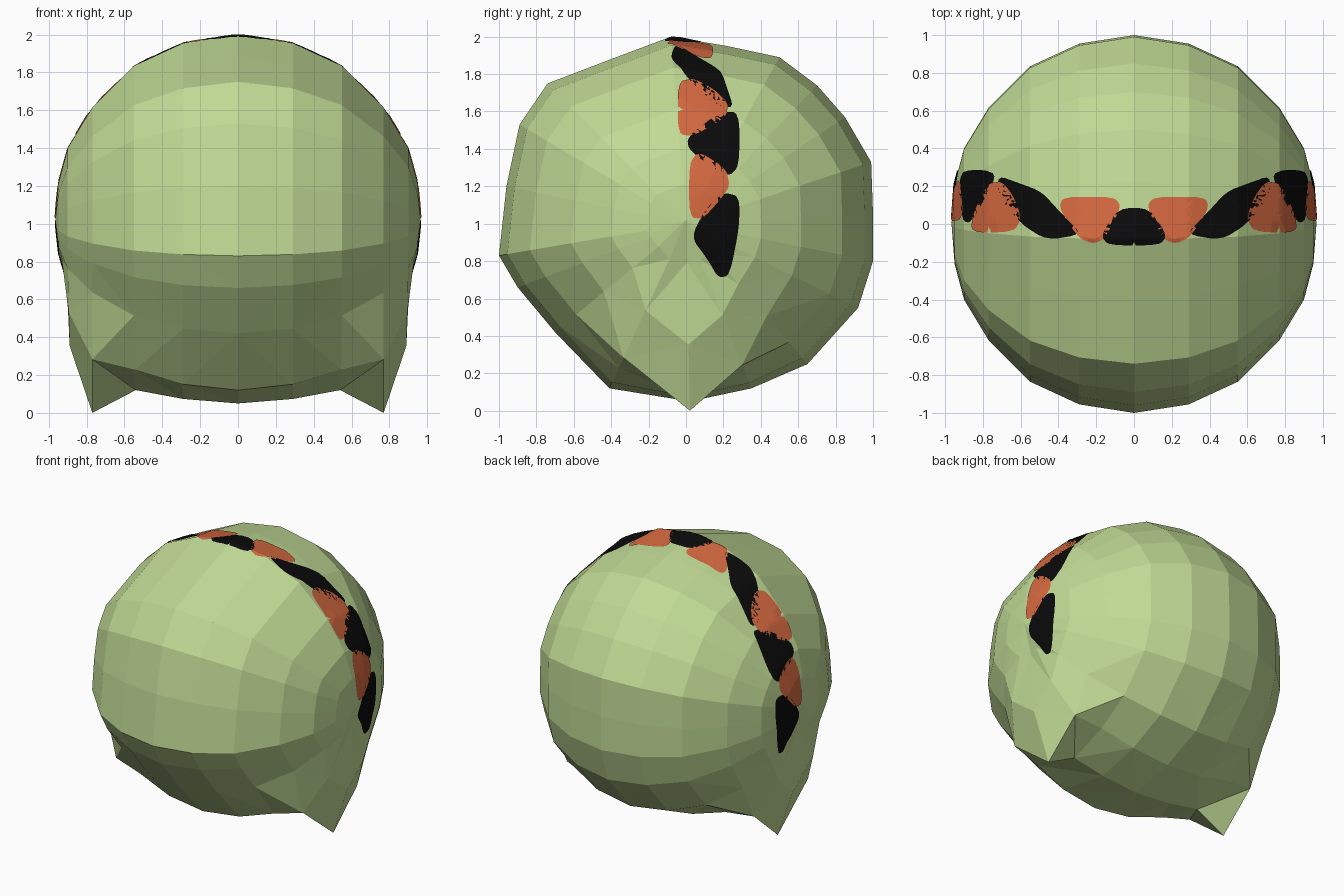
import bpy, bmesh, math
from mathutils import Vector
from mathutils.bvhtree import BVHTree

if "Cube" in bpy.data.objects:
    bpy.data.objects.remove(bpy.data.objects["Cube"])


def material(name, rgb):
    m = bpy.data.materials.new(name)
    m.diffuse_color = (*rgb, 1)
    m.use_nodes = True
    m.node_tree.nodes["Principled BSDF"].inputs["Base Color"].default_value = m.diffuse_color
    return m


GREEN = material("pale_green", (0.53, 0.70, 0.30))
BLACK = material("black", (0.003, 0.003, 0.003))
ORANGE = material("orange", (0.66, 0.14, 0.05))


def make_object(name, bm, mat):
    me = bpy.data.meshes.new(name)
    bm.to_mesh(me)
    me.materials.append(mat)
    ob = bpy.data.objects.new(name, me)
    bpy.context.collection.objects.link(ob)
    return ob


# Head: centre-line profile (y, z) lofted sideways in shrinking sections
PROFILE = [(-0.08, 2.0), (0.22, 1.95), (0.5, 1.89), (0.7, 1.74), (0.85, 1.57),
           (0.99, 1.33), (1.0, 1.05), (1.0, 0.8), (0.92, 0.55), (0.65, 0.25),
           (0.35, 0.12), (0.02, 0.05), (-0.41, 0.12), (-0.7, 0.42),
           (-0.9, 0.66), (-1.0, 0.83), (-0.96, 1.2), (-0.89, 1.53),
           (-0.74, 1.75), (-0.4, 1.88)]
# Sections: x, x at the underside, scale, scale at the underside (jaw spikes)
SECTIONS = [(0, 0, 1, 1), (0.29, 0.29, 0.955, 0.975), (0.55, 0.54, 0.835, 0.926),
            (0.77, 0.77, 0.615, 1.053), (0.9, 0.89, 0.40, 0.68),
            (0.95, 0.91, 0.21, 0.22)]


def section(bm, sec, side):
    x, xd, s, sd = sec
    ring = []
    for y, z in PROFILE:
        z -= 1
        w = max(0, -z / math.hypot(y, z)) ** 8
        k = s + (sd - s) * w
        ring.append(bm.verts.new((side * (x + (xd - x) * w), y * k, 1 + z * k)))
    return ring


bm = bmesh.new()
rings = [section(bm, s, -1) for s in SECTIONS[:0:-1]] + [section(bm, s, 1) for s in SECTIONS]
n = len(PROFILE)
for a, b in zip(rings, rings[1:]):
    for i in range(n):
        j = (i + 1) % n
        bm.faces.new((a[i], a[j], b[j], b[i]))
for ring, side in ((rings[0], -1), (rings[-1], 1)):
    pole = bm.verts.new((side * 0.966, 0, 1.02))
    for i in range(n):
        bm.faces.new((ring[i], ring[(i + 1) % n], pole))
bmesh.ops.recalc_face_normals(bm, faces=bm.faces)
bmesh.ops.triangulate(bm, faces=bm.faces)
tree = BVHTree.FromBMesh(bm)
make_object("head", bm, GREEN)
bm.free()


# Painted patches: rounded outlines projected onto the head
def rounded(pts, times=2):
    pts = [Vector(p) for p in pts]
    for _ in range(times):
        out = []
        for a, b in zip(pts, pts[1:] + pts[:1]):
            out += [a.lerp(b, 0.2), a.lerp(b, 0.8)]
        pts = out
    return pts


def patch(name, outline, mat, from_top, side):
    pts = rounded(outline)
    mid = sum(pts, Vector((0, 0))) / len(pts)

    def project(p):
        if from_top:
            start, d = Vector((p.x * side, p.y, 3)), Vector((0, 0, -1))
        else:
            start, d = Vector((3 * side, p.x, p.y)), Vector((-side, 0, 0))
        hit, _, _, _ = tree.ray_cast(start, d)
        return hit + (hit - Vector((0, 0, 1))).normalized() * 0.006

    b = bmesh.new()
    loops = [[b.verts.new(project(mid + (p - mid) * 1.03 * k / 6)) for p in pts]
             for k in range(6, 0, -1)]
    centre = b.verts.new(project(mid))
    m = len(pts)
    for o, q in zip(loops, loops[1:]):
        for i in range(m):
            j = (i + 1) % m
            b.faces.new((o[i], o[j], q[j], q[i]))
    for i in range(m):
        b.faces.new((loops[-1][i], loops[-1][(i + 1) % m], centre))
    # make every patch face outward
    b.normal_update()
    out = sum(f.normal.dot(f.calc_center_median() - Vector((0, 0, 1))) for f in b.faces)
    if out < 0:
        bmesh.ops.reverse_faces(b, faces=b.faces)
    make_object(name, b, mat)
    b.free()


# Outlines: (x, y) seen from the top, or (y, z) seen from the side
patch("crown_patch", [(-0.08, 0.08), (0.08, 0.08), (0.17, -0.06), (0.13, -0.11),
                      (-0.13, -0.11), (-0.17, -0.06)], BLACK, True, 1)
BAND = [
    ("upper_orange_patch", ORANGE, True, [(0.07, 0.09), (0.11, 0.14), (0.37, 0.14), (0.39, 0.08),
                                          (0.29, -0.07), (0.22, -0.1), (0.16, -0.08)]),
    ("upper_black_patch", BLACK, True, [(0.28, -0.05), (0.46, -0.08), (0.59, 0.0), (0.71, 0.15),
                                        (0.71, 0.25), (0.6, 0.21), (0.49, 0.17), (0.38, 0.05)]),
    ("middle_orange_patch", ORANGE, False, [(-0.04, 1.75), (0.04, 1.77), (0.15, 1.71), (0.22, 1.64),
                                            (0.21, 1.57), (0.04, 1.47), (-0.04, 1.48)]),
    ("middle_black_patch", BLACK, False, [(0.01, 1.46), (0.18, 1.59), (0.28, 1.59), (0.28, 1.31),
                                          (0.22, 1.25), (0.02, 1.39)]),
    ("lower_orange_patch", ORANGE, False, [(0.02, 1.32), (0.07, 1.38), (0.21, 1.29), (0.23, 1.2),
                                           (0.18, 1.13), (0.09, 1.03), (0.02, 1.04)]),
    ("lower_black_patch", BLACK, False, [(0.03, 0.93), (0.11, 1.08), (0.2, 1.16), (0.28, 1.14),
                                         (0.28, 0.98), (0.23, 0.73), (0.17, 0.72), (0.12, 0.81)]),
]
for name, mat, top, outline in BAND:
    for side, word in ((1, "right"), (-1, "left")):
        patch(f"{name}_{word}", outline, mat, top, side)
